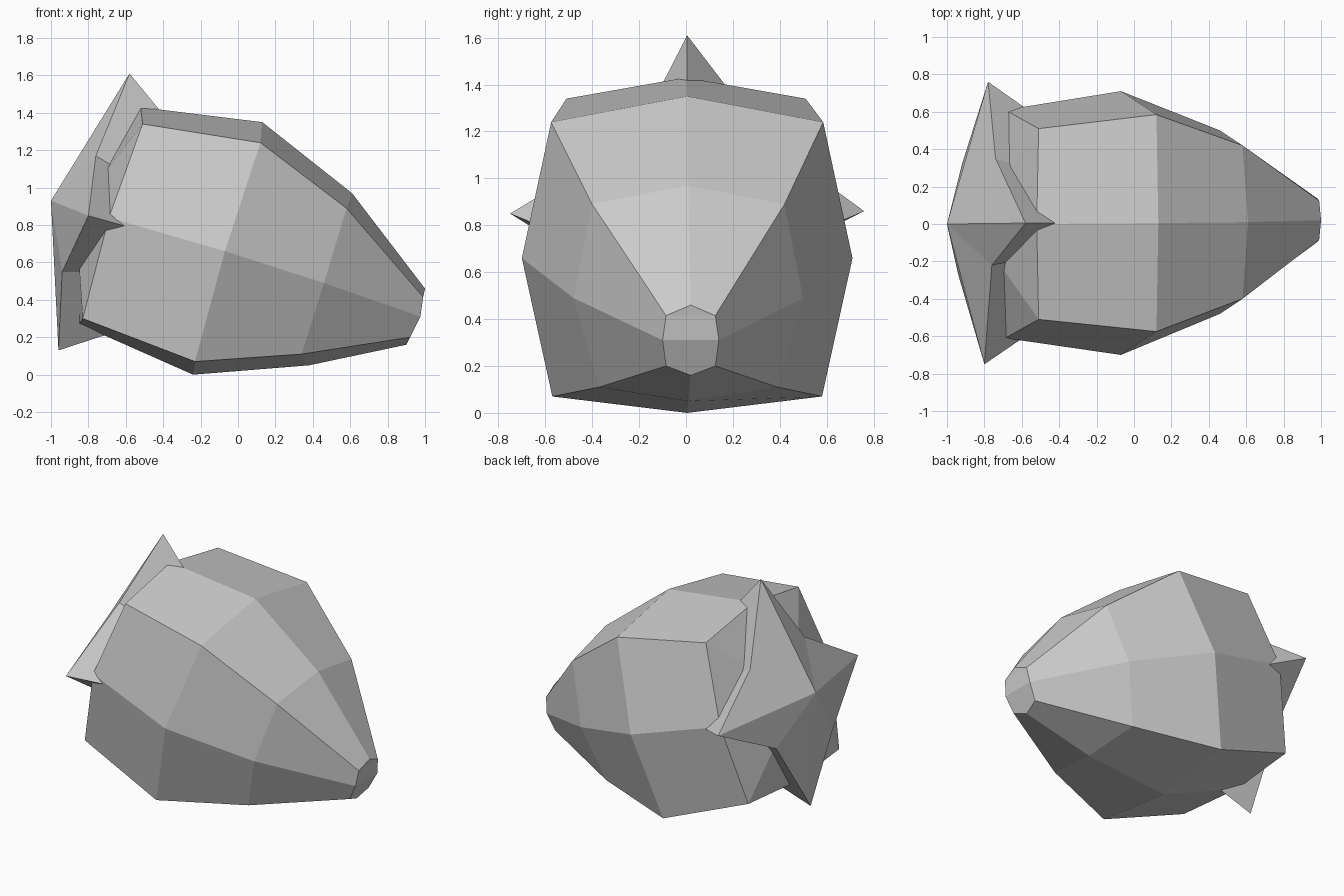
import bpy

if "Cube" in bpy.data.objects:
    bpy.data.objects.remove(bpy.data.objects["Cube"])


def make(name, verts, faces):
    me = bpy.data.meshes.new(name)
    me.from_pydata(verts, [], faces)
    me.validate()
    ob = bpy.data.objects.new(name, me)
    bpy.context.collection.objects.link(ob)
    bpy.ops.object.select_all(action='DESELECT')
    ob.select_set(True)
    bpy.context.view_layer.objects.active = ob
    bpy.ops.object.mode_set(mode='EDIT')
    bpy.ops.mesh.select_all(action='SELECT')
    bpy.ops.mesh.normals_make_consistent(inside=False)
    bpy.ops.object.mode_set(mode='OBJECT')
    return ob


# Fruit body: half-profiles (x, half width, z) of the tilted eight-sided rings
# from top to bottom, with the sideways shift of each ring
rings = [
    (0.0, [(-0.52, 0, 1.43), (-0.51, 0.51, 1.34), (-0.69, 0.61, 0.84),
           (-0.83, 0.50, 0.30), (-0.85, 0, 0.27)]),
    (0.005, [(0.13, 0, 1.35), (0.12, 0.58, 1.24), (-0.07, 0.705, 0.66),
             (-0.23, 0.575, 0.07), (-0.24, 0, 0.0)]),
    (0.01, [(0.61, 0, 0.97), (0.58, 0.41, 0.89), (0.46, 0.49, 0.49),
            (0.34, 0.38, 0.11), (0.38, 0, 0.05)]),
    (0.02, [(1.0, 0, 0.46), (0.99, 0.105, 0.415), (0.975, 0.12, 0.31),
            (0.92, 0.105, 0.20), (0.90, 0, 0.16)]),
]
verts, faces = [], []
for shift, half in rings:
    loop = half + [(x, -y, z) for x, y, z in half[3:0:-1]]
    verts += [(x, y + shift, z) for x, y, z in loop]
for r in range(3):
    for i in range(8):
        j = (i + 1) % 8
        faces.append((r * 8 + i, r * 8 + j, r * 8 + 8 + j, r * 8 + 8 + i))

# Shallow pointed back and blunt nose
verts.append((-0.87, 0, 0.88))
faces += [(i, (i + 1) % 8, 32) for i in range(8)]
faces += [(24, 25, 31), (25, 26, 30, 31), (26, 27, 29, 30), (27, 28, 29)]
make("fruit_body", verts, faces)

# Four-pointed leaf crown: tips and notches alternate around the stem end
outline = [
    (-0.58, 0.005, 1.61), (-0.74, 0.35, 1.16), (-0.78, 0.76, 0.86),
    (-0.92, 0.32, 0.64), (-0.96, 0.0, 0.13), (-0.94, -0.27, 0.55),
    (-0.80, -0.75, 0.85), (-0.76, -0.22, 1.17),
]
crown = outline + [(-1.0, 0, 0.93), (0.30, 0, 0.54)]
fan = [(i, (i + 1) % 8, c) for c in (8, 9) for i in range(8)]
make("leaf_crown", crown, fan)
